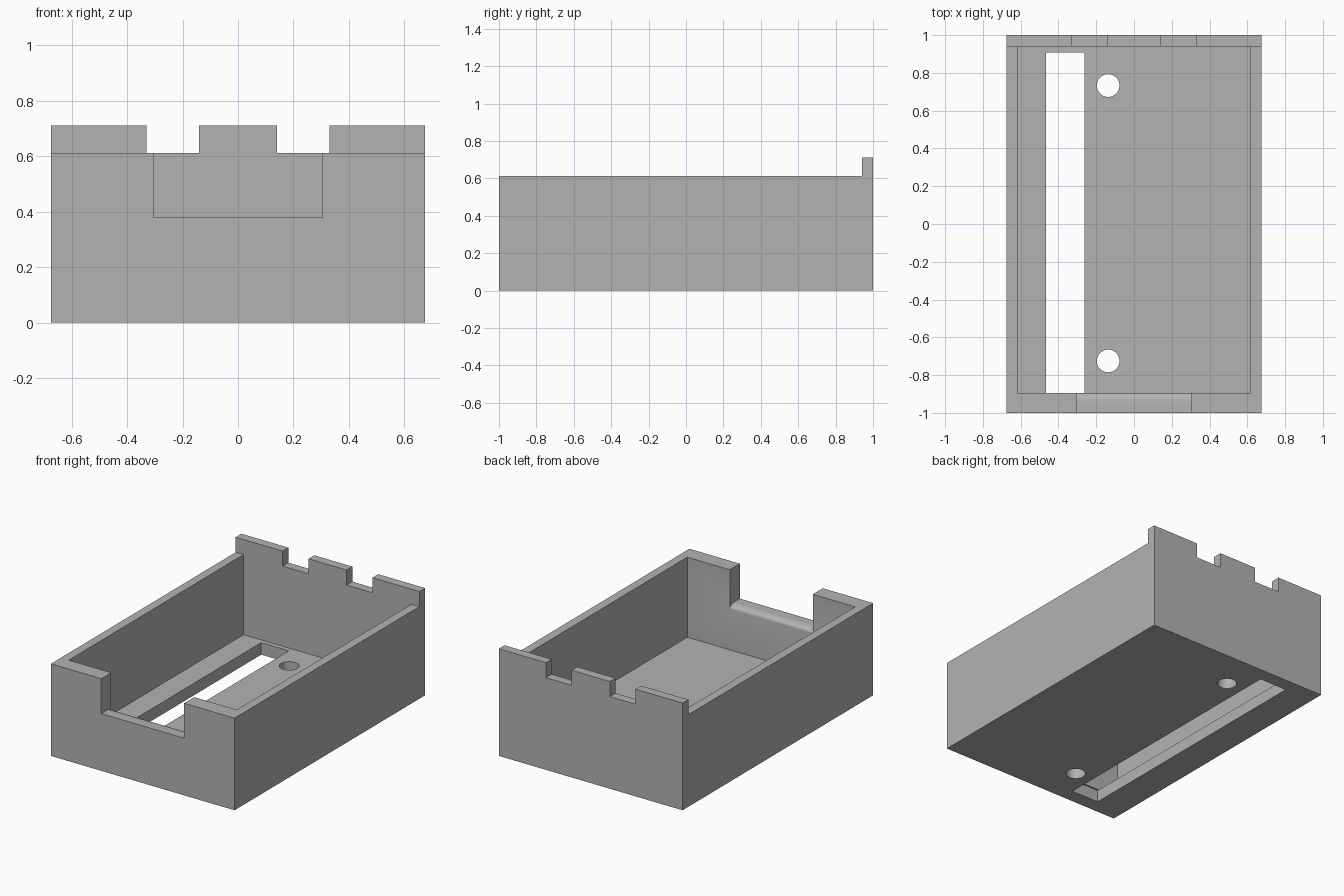
import bpy, bmesh, math

if "Cube" in bpy.data.objects:
    bpy.data.objects.remove(bpy.data.objects["Cube"])

grey = bpy.data.materials.new("plain grey")
grey.diffuse_color = (0.45, 0.45, 0.45, 1)
grey.use_nodes = True
grey.node_tree.nodes["Principled BSDF"].inputs["Base Color"].default_value = grey.diffuse_color


def prism(name, profile, axis, lo, hi):
    """Extrude a 2D profile along z (points are x, y) or x (points are y, z)."""
    bm = bmesh.new()
    place = (lambda p: (lo, *p)) if axis == "x" else (lambda p: (*p, lo))
    face = bm.faces.new([bm.verts.new(place(p)) for p in profile])
    ext = bmesh.ops.extrude_face_region(bm, geom=[face])["geom"]
    move = (hi - lo, 0, 0) if axis == "x" else (0, 0, hi - lo)
    bmesh.ops.translate(bm, vec=move, verts=[g for g in ext if isinstance(g, bmesh.types.BMVert)])
    bmesh.ops.recalc_face_normals(bm, faces=bm.faces)
    mesh = bpy.data.meshes.new(name)
    bm.to_mesh(mesh)
    bm.free()
    mesh.materials.append(grey)
    obj = bpy.data.objects.new(name, mesh)
    bpy.context.collection.objects.link(obj)
    return obj


def box(name, x0, x1, y0, y1, z0, z1):
    return prism(name, [(x0, y0), (x1, y0), (x1, y1), (x0, y1)], "z", z0, z1)


# Outer tray: low sides with a taller back wall
tray = prism("tray", [(-1, 0), (1, 0), (1, 0.712), (0.94, 0.712), (0.94, 0.612), (-1, 0.612)],
             "x", -0.675, 0.675)

# Cavity, floor slot and the two gaps in the raised back wall
cutters = [
    box("cavity_cutter", -0.617, 0.617, -0.895, 0.94, 0.08, 0.9),
    box("slot_cutter", -0.465, -0.262, -0.905, 0.908, -0.1, 0.08),
    box("left_gap_cutter", -0.33, -0.14, 0.9, 1.1, 0.612, 0.9),
    box("right_gap_cutter", 0.14, 0.33, 0.9, 1.1, 0.612, 0.9),
]

# Front opening whose sill rolls down towards the inside
sill = [(-0.945 + 0.05 * math.sin(a), 0.352 + 0.028 * math.cos(a))
        for a in [i * math.pi / 16 for i in range(9)]]
cutters.append(prism("front_opening_cutter",
                     [(-1.1, 0.38)] + sill + [(-0.8, 0.352), (-0.8, 0.9), (-1.1, 0.9)],
                     "x", -0.305, 0.305))

# Round screw holes in the floor
for name, y in (("back", 0.733), ("front", -0.725)):
    ring = [(-0.137 + 0.06 * math.cos(i * math.tau / 48), y + 0.06 * math.sin(i * math.tau / 48))
            for i in range(48)]
    cutters.append(prism(name + "_hole_cutter", ring, "z", -0.1, 0.3))

# Cut the tray and discard the cutters
bpy.context.view_layer.objects.active = tray
tray.select_set(True)
for cutter in cutters:
    mod = tray.modifiers.new(cutter.name, "BOOLEAN")
    mod.operation = "DIFFERENCE"
    mod.solver = "EXACT"
    mod.object = cutter
    bpy.ops.object.modifier_apply(modifier=mod.name)
    bpy.data.objects.remove(cutter)
bpy.ops.object.shade_smooth_by_angle(angle=math.radians(30))
